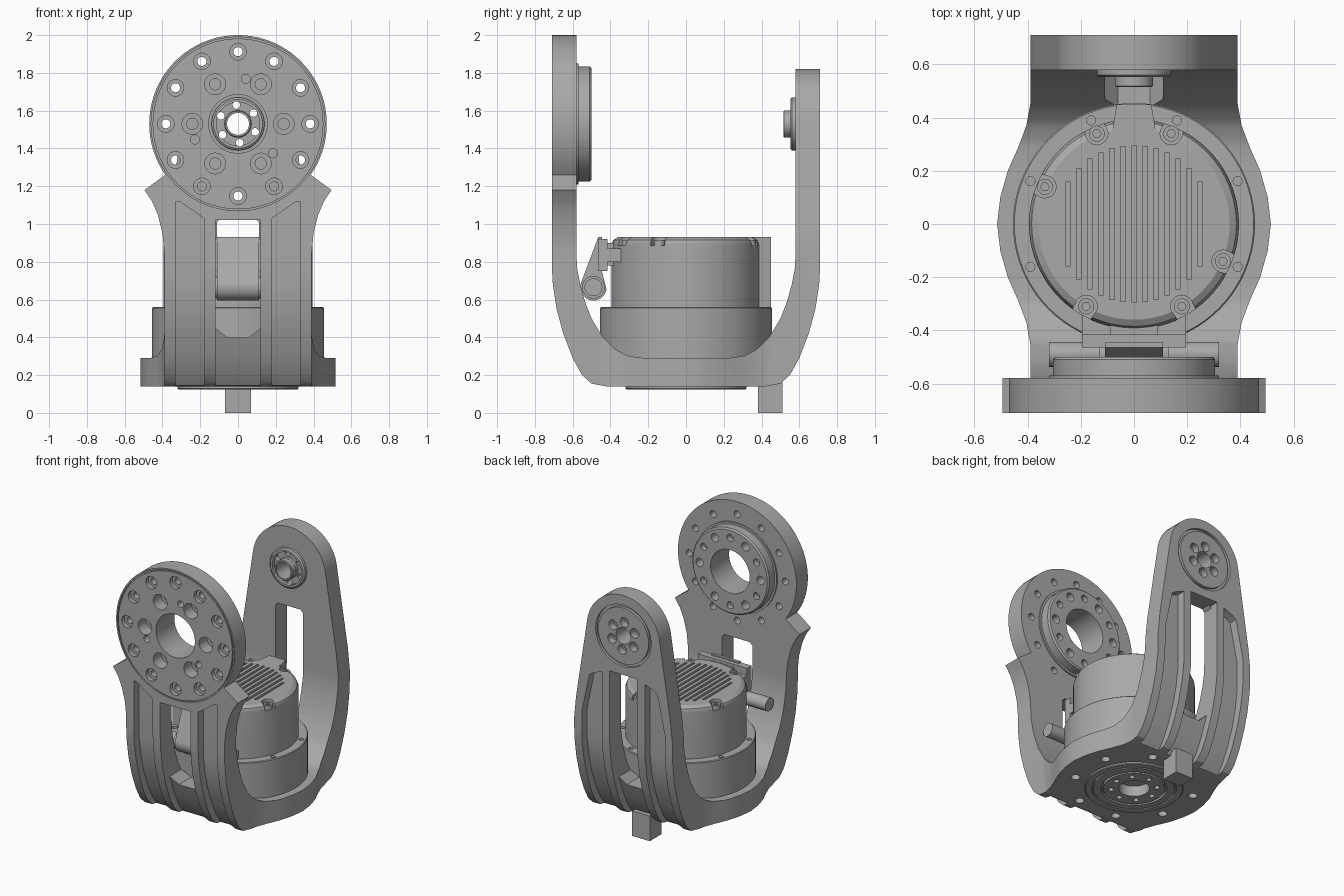
import bpy, bmesh, math

if "Cube" in bpy.data.objects:
    bpy.data.objects.remove(bpy.data.objects["Cube"], do_unlink=True)

grey = bpy.data.materials.new("machined_grey")
grey.use_nodes = True
grey.diffuse_color = (0.4, 0.4, 0.4, 1)
grey.node_tree.nodes["Principled BSDF"].inputs["Base Color"].default_value = (0.4, 0.4, 0.4, 1)

PLACE = {"x": lambda u, v, h: (h, u, v),
         "y": lambda u, v, h: (u, h, v),
         "z": lambda u, v, h: (u, v, h)}


def finish(name, bm):
    bmesh.ops.recalc_face_normals(bm, faces=bm.faces)
    mesh = bpy.data.meshes.new(name)
    bm.to_mesh(mesh)
    bm.free()
    mesh.materials.append(grey)
    ob = bpy.data.objects.new(name, mesh)
    bpy.context.collection.objects.link(ob)
    return ob


def loft(name, axis, loops, closed=False):
    """Skin a stack of (outline, height) loops; closed joins last to first."""
    bm = bmesh.new()
    rings = [[bm.verts.new(PLACE[axis](u, v, h)) for u, v in pts] for pts, h in loops]
    n = len(rings[0])
    for a, b in zip(rings, rings[1:] + (rings[:1] if closed else [])):
        for i in range(n):
            j = (i + 1) % n
            bm.faces.new((a[i], a[j], b[j], b[i]))
    if not closed:
        bm.faces.new(rings[0])
        bm.faces.new(rings[-1])
    return finish(name, bm)


def prism(name, axis, pts, lo, hi):
    return loft(name, axis, [(pts, lo), (pts, hi)])


def box(name, x, y, z):
    return prism(name, "z", [(x[0], y[0]), (x[1], y[0]), (x[1], y[1]), (x[0], y[1])], *z)


def arc(r, a0, a1, n, c=(0, 0)):
    return [(c[0] + r * math.cos(math.radians(a0 + (a1 - a0) * i / n)),
             c[1] + r * math.sin(math.radians(a0 + (a1 - a0) * i / n))) for i in range(n + 1)]


def turned(name, axis, c, profile, n=64, closed=False):
    """Lathe a (radius, height) profile around an axis through c."""
    return loft(name, axis, [(arc(r, 0, 360, n, c)[:-1], h) for r, h in profile], closed)


def rod(axis, c, r, lo, hi, name="cutter", n=20):
    return turned(name, axis, c, [(r, lo), (r, hi)], n)


def ring_cut(axis, c, r0, r1, lo, hi):
    return turned("cutter", axis, c, [(r0, lo), (r1, lo), (r1, hi), (r0, hi)], 64, True)


def polar(c, r, count, start=0):
    return arc(r, start, start + 360, count, c)[:-1]


def combine(ob, tools, op="DIFFERENCE"):
    """Apply booleans to ob, then discard the tools."""
    for tool in tools:
        mod = ob.modifiers.new("cut", "BOOLEAN")
        mod.operation, mod.solver, mod.object = op, "EXACT", tool
        bpy.context.view_layer.objects.active = ob
        bpy.ops.object.modifier_apply(modifier=mod.name)
        bpy.data.objects.remove(tool, do_unlink=True)
    return ob


def mirror(pts):
    return pts + [(-u, v) for u, v in reversed(pts)]


AXIS = (0, 1.53)   # joint axis in x, z
JOIN = 0.85        # height where the curved cradle meets the flat arms

# Cradle: U-shaped side profile trimmed by the bulging plan outline
outer = [(0.42, 0.14), (0.5, 0.155), (0.55, 0.2), (0.6, 0.29), (0.65, 0.42),
         (0.685, 0.55), (0.705, 0.68), (0.71, 0.77), (0.71, JOIN)]
inner = [(0.58, JOIN), (0.577, 0.77), (0.56, 0.68), (0.535, 0.59), (0.5, 0.5),
         (0.44, 0.4), (0.38, 0.34), (0.31, 0.302), (0.22, 0.29)]
bracket = prism("bracket", "x", mirror(outer + inner), -0.6, 0.6)
side = [(0.39, -0.8), (0.39, -0.45), (0.405, -0.37), (0.435, -0.29), (0.475, -0.2), (0.503, -0.1)]
side = side + [(0.515, 0)] + [(x, -y) for x, y in reversed(side)]
combine(bracket, [prism("plan", "z", mirror(side), 0, 1)], "INTERSECT")

# Front arm with pointed shoulders and large disc, back arm with rounded top
right = [(0.39, JOIN), (0.4, 0.95), (0.425, 1.05), (0.455, 1.12), (0.495, 1.18)]
front = right + arc(0.47, -35, 215, 60, AXIS) + [(-x, z) for x, z in reversed(right)]
back = [(0.39, JOIN), (0.375, 1.0)] + arc(0.29, 10, 170, 32, AXIS) + [(-0.375, 1.0), (-0.39, JOIN)]
parts = [prism("front_arm", "y", front, -0.71, -0.58),
         prism("back_arm", "y", back, 0.58, 0.71),
         turned("front_boss", "y", AXIS, [(0.32, -0.6), (0.32, -0.57), (0.305, -0.57),
                                          (0.305, -0.51), (0.295, -0.5)]),
         turned("back_boss", "y", AXIS, [(0.14, 0.6), (0.14, 0.56), (0.13, 0.552)]),
         turned("back_hub", "y", AXIS, [(0.072, 0.6), (0.072, 0.52), (0.067, 0.515)], 40),
         turned("bottom_plate", "z", (0, 0), [(0.32, 0.16), (0.32, 0.13), (0.315, 0.125)])]
combine(bracket, parts, "UNION")

# Channels and windows along the outside of both arms
groove = [(0.44, 0.05), (0.44, 0.13), (0.5, 0.21), (0.55, 0.31), (0.6, 0.44), (0.63, 0.56),
          (0.65, 0.7), (0.65, 1.3), (0.9, 1.3), (0.9, 0.05)]
shapes = {-1: ([(0.18, 0), (0.33, 0), (0.33, 1.12), (0.31, 1.12), (0.18, 1.03)], 0.12, 1.02),
          1: ([(0.17, 0), (0.33, 0), (0.33, 0.9), (0.27, 1.18), (0.24, 1.2), (0.17, 1.23)], 0.11, 1.25)}
for s, (shape, w, top) in shapes.items():
    centre = [(-w, 0), (w, 0), (w, top), (-w, top)]
    window = [(-w, 0.45), (-0.06, 0.4), (0.06, 0.4), (w, 0.45), (w, top - 0.02),
              (w - 0.02, top), (0.02 - w, top), (-w, top - 0.02)]
    for pts in (shape, [(-x, z) for x, z in shape], centre):
        cutter = prism("channel", "y", pts, *sorted((s * 0.4, s * 0.9)))
        sweep = prism("sweep", "x", [(s * y, z) for y, z in groove], -0.5, 0.5)
        combine(bracket, [combine(cutter, [sweep], "INTERSECT")])
    combine(bracket, [prism("window", "y", window, *sorted((s * 0.4, s * 0.9)))])

# Front disc: bore, rim line, screw circle, large bolts and dowels
cuts = [rod("y", AXIS, 0.155, -0.8, -0.4, n=48), ring_cut("y", AXIS, 0.452, 0.46, -0.72, -0.7)]
for c in polar(AXIS, 0.382, 12):
    cuts += [rod("y", c, 0.044, -0.8, -0.68), rod("y", c, 0.024, -0.7, -0.5)]
for c in polar(AXIS, 0.242, 6):
    cuts += [rod("y", c, 0.055, -0.8, -0.62), rod("y", c, 0.03, -0.64, -0.4)]
cuts += [rod("y", c, 0.024, -0.8, -0.62) for c in polar(AXIS, 0.242, 3, 80)]
cuts += [rod("y", c, 0.025, -0.54, -0.4) for c in polar(AXIS, 0.242, 6, 30)]

# Back joint: bore, face ring and six holes
cuts += [rod("y", AXIS, 0.058, 0.4, 0.8, n=32), ring_cut("y", AXIS, 0.2, 0.22, 0.69, 0.75),
         ring_cut("y", AXIS, 0.073, 0.115, 0.5, 0.575)]
for c in polar(AXIS, 0.1, 6, 35):
    cuts += [rod("y", c, 0.02, 0.5, 0.72), rod("y", c, 0.034, 0.66, 0.8)]

# Underside: output bore, ring grooves and mounting holes
cuts += [rod("z", (0, 0), 0.1, 0, 0.22, n=40), ring_cut("z", (0, 0), 0.2, 0.215, 0, 0.145),
         ring_cut("z", (0, 0), 0.265, 0.275, 0, 0.14)]
cuts += [rod("z", c, 0.018, 0, 0.18) for c in polar((0, 0), 0.15, 8)]
cuts += [rod("z", c, 0.03, 0, 0.2) for c in polar((0, 0), 0.4, 8, 22.5)]
combine(bracket, cuts)

# Cable block below the rear of the cradle
box("bottom_block", (-0.07, 0.07), (0.38, 0.51), (0, 0.18))

# Motor housing with rear spine, cooling slots, screw pockets and ledge holes
motor = turned("motor_housing", "z", (0, 0), [(0.455, 0.2), (0.455, 0.555), (0.45, 0.56), (0.395, 0.56),
                                              (0.395, 0.89), (0.385, 0.915), (0.36, 0.93)], 80)
spine = prism("spine", "z", [(-0.09, 0.3), (0.09, 0.3), (0.065, 0.45), (-0.065, 0.45)], 0.5, 0.93)
combine(motor, [spine], "UNION")
cuts = []
for i in range(-6, 7):
    x = i * 0.0415
    half = math.sqrt(0.295 ** 2 - x * x)
    cuts.append(box("slot", (x - 0.009, x + 0.009), (-half, half), (0.895, 1)))
screws = [(-0.14, 0.34), (0.14, 0.34), (-0.335, 0.14), (0.335, -0.14), (-0.18, -0.31), (0.18, -0.31)]
for x, y in screws:
    cuts.append(rod("z", (x, y), 0.042, 0.885, 1))
    d = math.hypot(x, y)
    u, v = x / d, y / d
    cuts.append(prism("pocket", "z", [(x - v * 0.04, y + u * 0.04), (x + v * 0.04, y - u * 0.04),
                                      (x + v * 0.04 + u * 0.1, y - u * 0.04 + v * 0.1),
                                      (x - v * 0.04 + u * 0.1, y + u * 0.04 + v * 0.1)], 0.885, 1))
cuts += [rod("z", c, 0.017, 0.53, 0.6) for c in polar((0, 0), 0.422, 8, 22.5)]
combine(motor, cuts)
for i, c in enumerate(screws):
    screw = rod("z", c, 0.03, 0.87, 0.915, f"housing_screw_{i + 1}")
    combine(screw, [rod("z", c, 0.016, 0.9, 1, n=6)])

# Cable outlet: mounting pad, clamp plate, tapered link and cross rod
box("outlet_pad", (-0.09, 0.09), (-0.43, -0.36), (0.78, 0.9))
box("outlet_feet", (-0.195, 0.195), (-0.42, -0.33), (0.8, 0.87))
box("clamp_plate", (-0.195, 0.195), (-0.465, -0.415), (0.75, 0.92))
link = [(-0.445, 0.93), (-0.465, 0.93)] + arc(0.07, 160, 350, 16, (-0.49, 0.665)) + [(-0.445, 0.75)]
prism("cable_link", "x", link, -0.11, 0.11)
rod("x", (-0.49, 0.665), 0.047, -0.32, 0.32, "cross_rod", 32)
for s in (-1, 1):
    rod("x", (-0.49, 0.665), 0.06, *sorted((s * 0.1, s * 0.13)), f"rod_collar_{'left' if s > 0 else 'right'}", 32)

# Smooth curved walls, crisp machined edges
bpy.ops.object.select_all(action="DESELECT")
for ob in bpy.context.collection.objects:
    if ob.type == "MESH":
        ob.select_set(True)
        bpy.context.view_layer.objects.active = ob
bpy.ops.object.shade_smooth_by_angle(angle=math.radians(25))
for ob in bpy.context.selected_objects:
    ob.modifiers.new("normals", "WEIGHTED_NORMAL").keep_sharp = True
